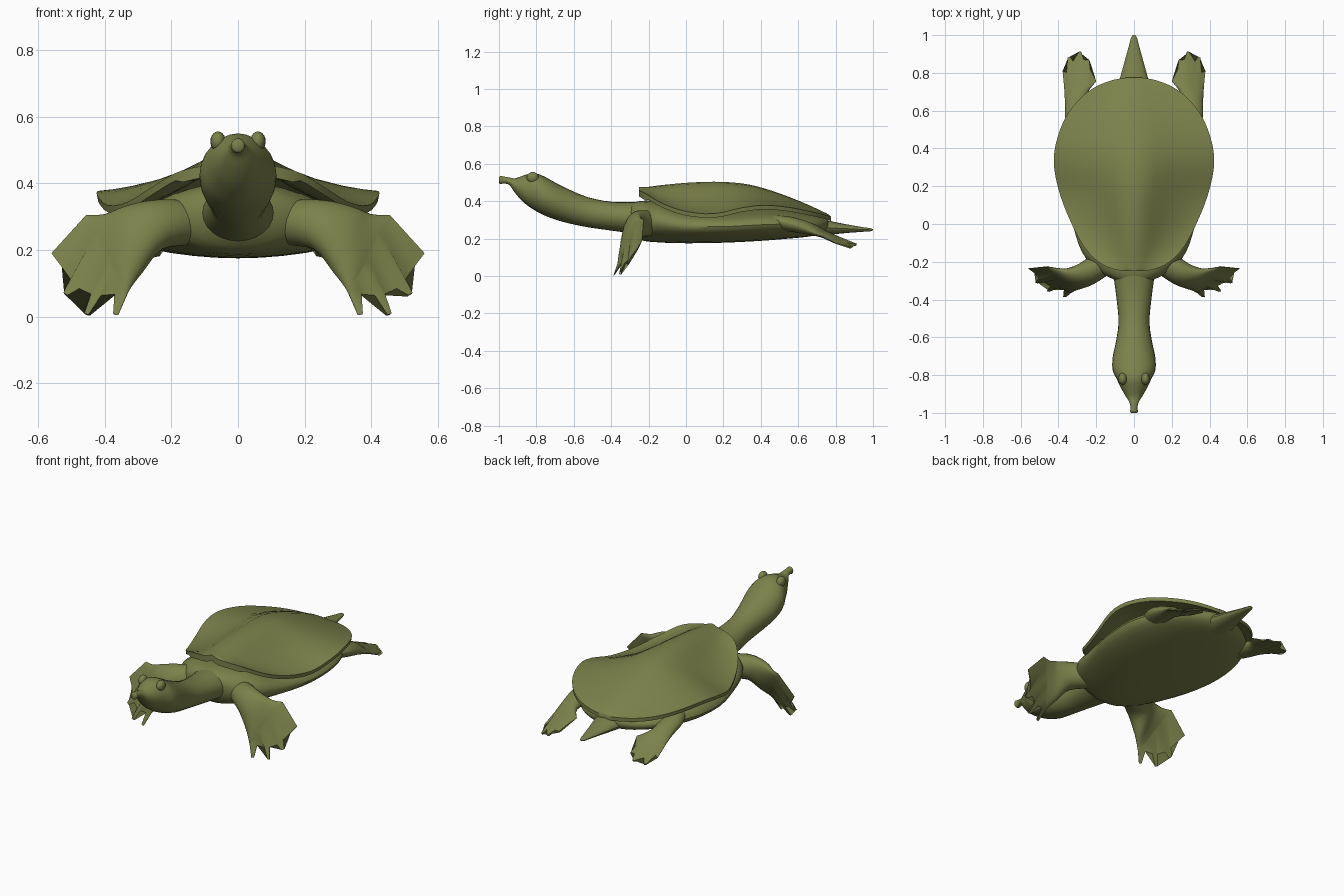
import bpy, bmesh, math
from mathutils import Vector

if "Cube" in bpy.data.objects:
    bpy.data.objects.remove(bpy.data.objects["Cube"])

olive = bpy.data.materials.new("olive_skin")
olive.diffuse_color = (0.20, 0.22, 0.07, 1)
olive.use_nodes = True
olive.node_tree.nodes["Principled BSDF"].inputs["Base Color"].default_value = olive.diffuse_color


def finish(name, bm, angle=40):
    bmesh.ops.recalc_face_normals(bm, faces=bm.faces)
    mesh = bpy.data.meshes.new(name)
    bm.to_mesh(mesh)
    bm.free()
    mesh.materials.append(olive)
    ob = bpy.data.objects.new(name, mesh)
    bpy.context.collection.objects.link(ob)
    bpy.ops.object.select_all(action='DESELECT')
    ob.select_set(True)
    bpy.context.view_layer.objects.active = ob
    bpy.ops.object.shade_smooth_by_angle(angle=math.radians(angle))
    return ob


def smooth_rows(rows, steps):
    """Insert Catmull-Rom rows between the given rows of numbers."""
    out = []
    for i in range(len(rows) - 1):
        a, b = rows[max(i - 1, 0)], rows[i]
        c, d = rows[i + 1], rows[min(i + 2, len(rows) - 1)]
        for s in range(steps):
            t = s / steps
            out.append([q + 0.5 * t * (r - p + t * (2*p - 5*q + 4*r - e + t * (3*(q - r) + e - p)))
                        for p, q, r, e in zip(a, b, c, d)])
    return out + [list(rows[-1])]


def skin(name, loops, angle=40):
    """Bridge closed loops of points and cap both ends."""
    bm = bmesh.new()
    rings = [[bm.verts.new(p) for p in loop] for loop in loops]
    n = len(rings[0])
    for a, b in zip(rings, rings[1:]):
        for i in range(n):
            j = (i + 1) % n
            bm.faces.new((a[i], a[j], b[j], b[i]))
    bm.faces.new(rings[0][::-1])
    bm.faces.new(rings[-1])
    return finish(name, bm, angle)


def oval_loft(name, rows, steps=3, sides=24):
    """Rows are y, half width, top z, bottom z."""
    loops = []
    for y, w, top, bot in smooth_rows(rows, steps):
        ring = [2 * math.pi * k / sides for k in range(sides)]
        loops.append([(w * math.cos(a), y, (top + bot) / 2 + (top - bot) / 2 * math.sin(a))
                      for a in ring])
    return skin(name, loops)


# Flared leathery shell: rows are y, half width, rim z, ridge z
shell_rows = [
    (-.25, .05, .46, .475), (-.235, .12, .45, .475), (-.2, .19, .43, .477),
    (-.12, .265, .385, .487), (0, .33, .345, .498), (.15, .39, .333, .504),
    (.3, .423, .365, .495), (.42, .415, .378, .468), (.55, .37, .367, .423),
    (.65, .30, .348, .382), (.72, .215, .333, .35), (.76, .12, .322, .33),
    (.775, .04, .315, .318)]
fall = [(0, 1), (.13, .95), (.26, .78), (.4, .56), (.55, .36), (.75, .16), (.9, .05), (1, 0)]
half = [(-u, f) for u, f in fall[:0:-1]] + fall
loops = []
for y, w, rim, ridge in smooth_rows(shell_rows, 3):
    top = [(u * w, y, rim + (ridge - rim) * f) for u, f in half]
    thick = 0.035 if y < -.2 else 0.022
    loops.append(top + [(x * .99, y, z - thick) for x, y, z in top[::-1]])
skin("shell", loops, 50)

# Rounded belly under the shell
oval_loft("body", [
    (-.30, .09, .385, .25), (-.25, .19, .40, .195), (-.15, .275, .40, .18),
    (0, .325, .36, .175), (.2, .375, .35, .178), (.4, .375, .36, .188),
    (.55, .325, .355, .2), (.65, .255, .335, .21), (.72, .17, .318, .225),
    (.76, .07, .305, .245)], sides=32)

# Long neck, head and tube-like snout
oval_loft("neck_and_head", [
    (-.18, .13, .40, .21), (-.27, .11, .395, .225), (-.4, .092, .397, .243),
    (-.52, .082, .42, .26), (-.62, .095, .46, .28), (-.7, .112, .50, .302),
    (-.77, .114, .538, .33), (-.82, .092, .55, .358), (-.87, .068, .537, .395),
    (-.915, .042, .522, .445), (-.945, .024, .527, .487), (-.975, .018, .532, .494),
    (-.992, .021, .535, .491), (-1, .014, .528, .498)])

# Pointed tail
oval_loft("tail", [
    (.62, .10, .32, .21), (.72, .088, .305, .217), (.78, .072, .292, .222),
    (.86, .05, .276, .23), (.94, .028, .262, .236), (.985, .016, .256, .239),
    (1, .006, .25, .244)], sides=16)


# Bulging eyes set on the sides of the head
def eye(side, name):
    bm = bmesh.new()
    bmesh.ops.create_uvsphere(bm, u_segments=16, v_segments=10, radius=1)
    for v in bm.verts:
        v.co = Vector((side * .06 + v.co.x * .023, -.82 + v.co.y * .032, .526 + v.co.z * .03))
    finish(name, bm)


def limb(name, side, sections, end):
    """Flattened limb: sections are edge A, edge B, half thickness; end is the clawed border."""
    n = len(end)
    rows = []
    for sec in smooth_rows([a + b + (t,) for a, b, t in sections], 3):
        a, b = Vector(sec[:3]), Vector(sec[3:6])
        rows.append(([a.lerp(b, .5 - .5 * math.cos(math.pi * k / (n - 1))) for k in range(n)], sec[6]))
    # even spacing toward the webbed border keeps the toes straight
    a, b, t = sections[-1]
    rows[-1] = ([Vector(a).lerp(Vector(b), k / (n - 1)) for k in range(n)], t)
    rows.append(([Vector(p) for p in end], .005))
    mids = [sum(pts, Vector()) / n for pts, _ in rows]
    loops = []
    for i, (pts, t) in enumerate(rows):
        along = mids[min(i + 1, len(rows) - 1)] - mids[max(i - 1, 0)]
        nor = (pts[0] - pts[-1]).cross(along).normalized()
        front, back = [], []
        for k, p in enumerate(pts):
            h = nor * t * max(.12, math.sqrt(max(0, 1 - (2 * k / (n - 1) - 1) ** 2)))
            if i < len(rows) - 2:
                h = nor * t * max(.05, math.sin(math.pi * k / (n - 1)))
            front.append(p + h)
            back.append(p - h)
        loops.append([(side * p.x, p.y, p.z) for p in front + back[::-1]])
    skin(name, loops, 50)


front_sections = [
    ((.13, -.15, .34), (.13, -.21, .22), .07),
    ((.25, -.225, .347), (.225, -.285, .205), .065),
    ((.34, -.25, .33), (.285, -.325, .135), .05),
    ((.40, -.24, .307), (.32, -.355, .09), .03),
    ((.455, -.225, .305), (.335, -.365, .062), .015)]
front_end = [
    (.56, -.235, .19), (.53, -.255, .15), (.502, -.285, .112), (.523, -.305, .07),
    (.51, -.31, .062), (.475, -.305, .083), (.44, -.325, .066), (.46, -.352, .008),
    (.447, -.355, .004), (.41, -.335, .062), (.37, -.345, .066), (.374, -.383, .008),
    (.36, -.387, .004)]

hind_sections = [
    ((.30, .42, .31), (.19, .45, .26), .04),
    ((.36, .54, .285), (.23, .57, .27), .04),
    ((.365, .64, .25), (.25, .68, .255), .032),
    ((.37, .73, .21), (.205, .75, .235), .015)]
hind_end = [
    (.378, .81, .17), (.357, .80, .175), (.35, .88, .15), (.338, .885, .15),
    (.322, .86, .172), (.29, .91, .165), (.28, .912, .168), (.265, .868, .185),
    (.236, .868, .185), (.232, .82, .2), (.2, .755, .235)]

# Mirrored pairs of eyes and legs
for side, word in ((1, "right"), (-1, "left")):
    eye(side, word + "_eye")
    limb(word + "_front_flipper", side, front_sections, front_end)
    limb(word + "_hind_foot", side, hind_sections, hind_end)
